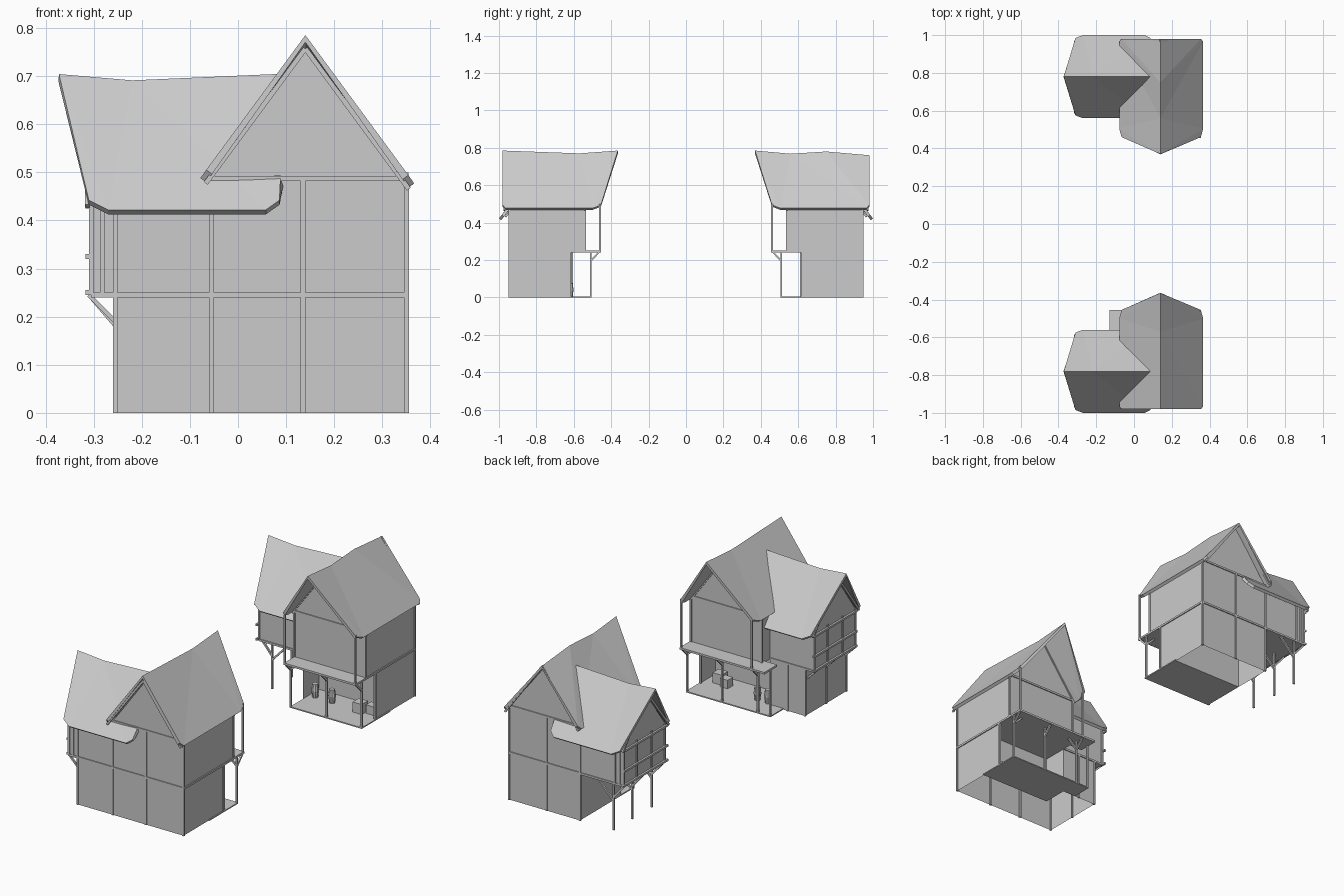
import bpy, bmesh
from mathutils import Vector, Matrix

if "Cube" in bpy.data.objects:
    bpy.data.objects.remove(bpy.data.objects["Cube"])


def finish(name, bm):
    me = bpy.data.meshes.new(name)
    bm.to_mesh(me)
    bm.free()
    ob = bpy.data.objects.new(name, me)
    bpy.context.collection.objects.link(ob)
    return ob


def sheets(name, polys, s, centre):
    """Thin walls, turned to face away from the house centre."""
    bm = bmesh.new()
    c = Vector((centre[0], centre[1] * s, centre[2]))
    for poly in polys:
        f = bm.faces.new([bm.verts.new((x, y * s, z)) for x, y, z in poly])
        f.normal_update()
        if f.normal.dot(f.calc_center_median() - c) < 0:
            f.normal_flip()
    return finish(name, bm)


def add_beam(bm, a, b, w, s):
    a, b = Vector((a[0], a[1] * s, a[2])), Vector((b[0], b[1] * s, b[2]))
    d = b - a
    m = (Matrix.Translation((a + b) / 2) @ d.to_track_quat('Z', 'Y').to_matrix().to_4x4()
         @ Matrix.Diagonal((w, w, d.length, 1)))
    bmesh.ops.create_cube(bm, size=1, matrix=m)


def beams(name, pairs, s, w=0.01):
    bm = bmesh.new()
    for a, b in pairs:
        add_beam(bm, a, b, w, s)
    return finish(name, bm)


def boxes(name, spans, s):
    """Boxes from (x0, x1, y0, y1, z0, z1)."""
    bm = bmesh.new()
    for x0, x1, y0, y1, z0, z1 in spans:
        m = (Matrix.Translation(((x0 + x1) / 2, s * (y0 + y1) / 2, (z0 + z1) / 2))
             @ Matrix.Diagonal((x1 - x0, y1 - y0, z1 - z0, 1)))
        bmesh.ops.create_cube(bm, size=1, matrix=m)
    return finish(name, bm)


def roof(name, ridge, eaves, s):
    """Two slopes fanned between a sagging ridge and chamfered eaves."""
    bm = bmesh.new()

    def vert(p):
        return bm.verts.new((p[0], p[1] * s, p[2]))
    top = [vert(p) for p in ridge]
    for eave in eaves:
        low = [vert(p) for p in eave]
        i = j = 0
        while i < len(top) - 1 or j < len(low) - 1:
            fi, fj = i / (len(top) - 1), j / (len(low) - 1)
            if j == len(low) - 1 or (i < len(top) - 1 and fi < fj):
                tri = (top[i], top[i + 1], low[j])
                i += 1
            else:
                tri = (top[i], low[j], low[j + 1])
                j += 1
            f = bm.faces.new(tri)
            f.normal_update()
            if f.normal.z < 0:
                f.normal_flip()
    ob = finish(name, bm)
    mod = ob.modifiers.new("thickness", 'SOLIDIFY')
    mod.thickness, mod.offset = 0.015, -1
    return ob


def barrels(name, spots, s):
    bm = bmesh.new()
    for x, y in spots:
        for r1, r2, z in ((0.014, 0.019, 0.0175), (0.019, 0.014, 0.0525)):
            bmesh.ops.create_cone(bm, cap_ends=True, segments=10, radius1=r1, radius2=r2,
                                  depth=0.035, matrix=Matrix.Translation((x, y * s, z + 0.006)))
    return finish(name, bm)


def house(tag, s, open_wing, ridge, barrel_spots, crates):
    # Distances in y are measured outward from the street between the houses
    L, R, W, B = -0.055, 0.35, -0.255, -0.305
    F = 0.245
    OUT, INN, WIN = 0.945, 0.54, 0.61

    # Main roof with a prow towards the street
    n = min(p[1] for p in ridge)
    roof(tag + "_main_roof", ridge, [
        [(x - k * 0.012, n + 0.09, z + 0.017), (x, n + 0.135, z), (x, 0.965, z), (x - k * 0.012, 0.98, z + 0.017)]
        for x, z, k in ((0.366, 0.477, 1), (-0.078, 0.488, -1))], s)
    # Wing roof, prow on the left gable
    roof(tag + "_wing_roof", [(-0.372, 0.78, 0.704), (-0.22, 0.78, 0.691), (0.10, 0.78, 0.705)], [
        [(-0.31, 0.78 + k * 0.205, 0.442), (-0.27, 0.78 + k * 0.22, 0.422),
         (0.058, 0.78 + k * 0.22, 0.422), (0.086, 0.78 + k * 0.205, 0.442), (0.086, 0.78 + k * 0.172, 0.482)]
        for k in (1, -1)], s)

    # Walls
    def wall_x(x, y0, y1, z0, z1):
        return [(x, y0, z0), (x, y1, z0), (x, y1, z1), (x, y0, z1)]

    def wall_y(y, x0, x1, z0, z1):
        return [(x0, y, z0), (x1, y, z0), (x1, y, z1), (x0, y, z1)]

    def gable(y):
        return [(L, y, 0.485), (R, y, 0.485), (0.14, y, 0.752)]
    left = L if open_wing else W
    walls = [wall_y(OUT, left, R, 0, F), wall_y(OUT, B, L, F, 0.445), wall_y(OUT, L, R, F, 0.485),
             wall_x(R, 0.62, OUT, 0, F), wall_x(R, INN, OUT, F, 0.485),
             wall_y(INN, L, R, F, 0.485), wall_x(L, INN, WIN, F, 0.485),
             gable(OUT), gable(INN), wall_y(WIN, B, L, F, 0.445),
             wall_y(0.74, L, R, 0, F), wall_x(left, WIN, OUT, 0, F),
             [(B, WIN, F), (B, OUT, F), (B, OUT, 0.445), (B, 0.78, 0.675), (B, WIN, 0.445)]]
    if not open_wing:
        walls += [wall_y(WIN, W, L, 0, F), wall_x(L, WIN, 0.74, 0, F)]
    sheets(tag + "_walls", walls, s, (0.14, 0.76, 0.25))

    # Floors: porch deck, balcony, and the jettied wing floor
    side = L if open_wing else -0.13
    boxes(tag + "_floors", [(side, 0.355, 0.505, 0.61, 0, 0.006), (L, 0.355, 0.61, 0.74, 0, 0.006),
                            (side, 0.355, 0.455, 0.56, 0.241, 0.251),
                            (L, 0.355, 0.56, 0.74, 0.241, 0.249),
                            (B, L, WIN, OUT, 0.241, 0.249)], s)

    # Timber frame on the outer and side walls
    t = []
    for x in (L, 0.135, R):
        t.append(((x, OUT, 0), (x, OUT, 0.485)))
    t += [((x, OUT, F), (x, OUT, 0.445)) for x in (W, -0.282, B)]
    t += [((B, OUT, F), (R, OUT, F)), ((L, OUT, 0.487), (R, OUT, 0.487)),
          ((R, 0.62, 0), (R, 0.62, F)), ((R, INN, F), (R, INN, 0.485)), ((L, INN, F), (L, INN, 0.485)),
          ((R, INN, F), (R, OUT, F)), ((L, INN, 0.487), (R, INN, 0.487))]
    if not open_wing:
        t += [((W, y, 0), (W, y, F)) for y in (WIN, 0.78, OUT)]
        t += [((-0.155, WIN, 0), (-0.155, WIN, F))]
    # Wing gable studs and rails
    for y in (WIN, 0.72, 0.84, OUT):
        t.append(((B, y, F), (B, y, 0.445)))
    for z in (0.25, 0.325, 0.43):
        t.append(((-0.312, WIN - 0.015, z), (-0.312, OUT + 0.005, z)))
    t.append(((B, WIN, F), (L, WIN, F)))
    # Sloping boards under the gable ends
    for y in (0.972, INN):
        t += [((0.14, y, 0.757), (0.355, y, 0.465)), ((0.14, y, 0.757), (-0.067, y, 0.477))]
    for y in (WIN - 0.02, OUT + 0.02):
        t.append(((B - 0.008, 0.78, 0.675), (B - 0.008, y, 0.43)))
    beams(tag + "_timber_frame", t, s)

    # Porch posts, balcony posts and their braces
    p = []
    for x in (L, R):
        p += [((x, 0.51, 0), (x, 0.51, F)), ((x, 0.46, 0.24), (x, 0.46, 0.50)),
              ((x, 0.51, 0.195), (x, 0.465, 0.242))]
        k = 1 if x == L else -1
        p.append(((x, 0.51, 0.195), (x + k * 0.05, 0.51, 0.242)))
    p += [((0.15, 0.51, 0.0), (0.15, 0.51, F)), ((0.15, 0.51, 0.195), (0.15, 0.465, 0.242))]
    p.append(((side, 0.46, F), (R, 0.46, F)))
    if open_wing:
        for y in (0.63, 0.79, 0.94):
            p += [((-0.245, y, 0), (-0.245, y, F)), ((-0.245, y, 0.17), (-0.305, y, 0.24)),
                  ((-0.245, y, 0.15), (-0.16, y, 0.24))]
    else:
        for y in (0.63, 0.78, 0.94):
            p.append(((W, y, 0.19), (-0.31, y, 0.245)))
        p.append(((-0.125, 0.51, 0), (-0.125, 0.51, F)))
    beams(tag + "_posts_and_braces", p, s, 0.009)

    # Goods stored on the porch
    barrels(tag + "_barrels", barrel_spots, s)
    boxes(tag + "_crates", [(x - h, x + h, y - h, y + h, 0.006, 0.006 + 2 * h) for x, y, h in crates], s)


house("front_house", -1, False,
      [(0.14, 0.365, 0.785), (0.14, 0.57, 0.77), (0.14, 0.98, 0.785)],
      [(0.025, 0.62), (-0.035, 0.62)], [(0.28, 0.68, 0.026), (0.23, 0.66, 0.022)])
house("back_house", 1, True,
      [(0.14, 0.37, 0.785), (0.14, 0.56, 0.768), (0.14, 0.75, 0.78), (0.14, 0.98, 0.76)],
      [(-0.02, 0.66), (0.08, 0.655)], [(0.245, 0.65, 0.026), (0.30, 0.67, 0.022)])
